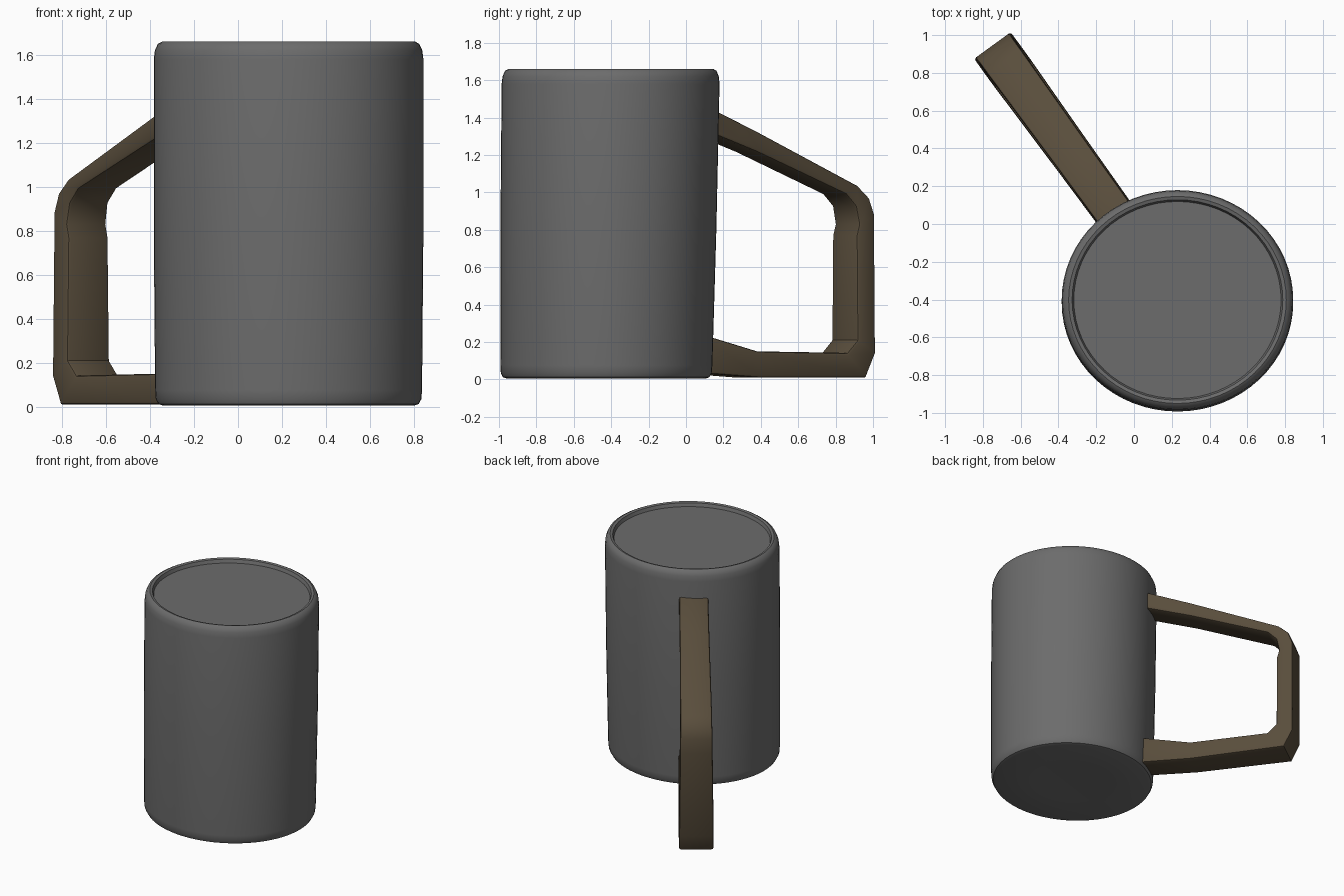
import bpy, bmesh, math
from mathutils import Vector, Matrix

if "Cube" in bpy.data.objects:
    bpy.data.objects.remove(bpy.data.objects["Cube"])

CX, CY = 0.23, -0.405                      # mug axis
OUT = Vector((-0.587, 0.809, 0)).normalized()   # handle direction
SIDE = Vector((OUT.y, -OUT.x, 0))          # across the handle, toward +x


def material(name, rgb):
    m = bpy.data.materials.new(name)
    m.diffuse_color = (*rgb, 1)
    m.use_nodes = True
    m.node_tree.nodes["Principled BSDF"].inputs["Base Color"].default_value = m.diffuse_color
    return m


def finish(name, bm, mat=None):
    bmesh.ops.recalc_face_normals(bm, faces=bm.faces)
    me = bpy.data.meshes.new(name)
    bm.to_mesh(me)
    bm.free()
    ob = bpy.data.objects.new(name, me)
    bpy.context.collection.objects.link(ob)
    if mat:
        me.materials.append(mat)
    return ob


def smooth(ob, angle):
    bpy.ops.object.select_all(action='DESELECT')
    ob.select_set(True)
    bpy.context.view_layer.objects.active = ob
    bpy.ops.object.convert(target='MESH')
    bpy.ops.object.shade_smooth_by_angle(angle=math.radians(angle))


def at(s, z, w=0.0):
    """Point s out from the mug axis, w sideways, at height z."""
    p = Vector((CX, CY, 0)) + OUT * s + SIDE * w
    return Vector((p.x, p.y, z))


# Mug body: turned profile (relative radius, height), slightly oval and leaning
profile = [(0.5, 0.012), (0.93, 0.005), (0.965, 0.012), (0.985, 0.035), (0.99, 0.075),
           (1.0, 0.8), (1.0, 1.58), (0.992, 1.62), (0.97, 1.65), (0.94, 1.66),
           (0.91, 1.655), (0.895, 1.63), (0.5, 1.632)]
N = 64
bm = bmesh.new()
rings = []
for r, z in profile:
    t = z / 1.66
    cy, ry = -0.427 + 0.025 * t, 0.572 + 0.011 * t
    rings.append([bm.verts.new((CX + 0.613 * r * math.cos(a), cy + ry * r * math.sin(a), z))
                  for a in (2 * math.pi * i / N for i in range(N))])
for lo, hi in zip(rings, rings[1:]):
    for i in range(N):
        j = (i + 1) % N
        bm.faces.new((lo[i], lo[j], hi[j], hi[i]))
bm.faces.new(rings[0][::-1])
bm.faces.new(rings[-1])
body = finish("mug_body", bm, material("dark_grey", (0.15, 0.15, 0.15)))
smooth(body, 40)

# Handle: rectangular sections (outer s, outer z, inner s, inner z, width)
sections = [(0.50, 1.49, 0.50, 1.35, 0.20), (0.90, 1.325, 0.90, 1.215, 0.205),
            (1.56, 1.035, 1.48, 0.99, 0.22), (1.635, 0.97, 1.545, 0.925, 0.22),
            (1.668, 0.88, 1.565, 0.83, 0.225), (1.668, 0.77, 1.548, 0.77, 0.225),
            (1.668, 0.14, 1.548, 0.21, 0.24), (1.605, 0.01, 1.48, 0.142, 0.24),
            (0.90, 0.01, 0.90, 0.15, 0.22), (0.50, 0.035, 0.50, 0.25, 0.21)]
bm = bmesh.new()
loops = []
for so, zo, si, zi, w in sections:
    h = w / 2
    loops.append([bm.verts.new(at(*p)) for p in
                  ((so, zo, -h), (so, zo, h), (si, zi, h), (si, zi, -h))])
for a, b in zip(loops, loops[1:]):
    for i in range(4):
        j = (i + 1) % 4
        bm.faces.new((a[i], a[j], b[j], b[i]))
bm.faces.new(loops[0][::-1])
bm.faces.new(loops[-1])
bmesh.ops.recalc_face_normals(bm, faces=bm.faces)
corners = [e for e in bm.edges if len(e.link_faces) == 2 and e.calc_face_angle() > 1.2]
bmesh.ops.bevel(bm, geom=corners, offset=0.014, segments=2, profile=0.5, affect='EDGES')
handle = finish("handle", bm, material("brown", (0.1, 0.075, 0.045)))

# Shallow hollow in the handle's side near the upper joint
bm = bmesh.new()
bmesh.ops.create_uvsphere(bm, u_segments=24, v_segments=12, radius=1)
along = (at(0.9, 1.325) - at(0.5, 1.49)).normalized()
up = SIDE.cross(along)
rot = Matrix((along, SIDE, up)).transposed().to_4x4()
bm.transform(Matrix.Translation(at(0.72, 1.345, 0.105)) @ rot
             @ Matrix.Diagonal((0.15, 0.045, 0.042, 1)))
cutter = finish("hollow_cutter", bm)
cutter.hide_render = True
mod = handle.modifiers.new("hollow", 'BOOLEAN')
mod.operation = 'DIFFERENCE'
mod.object = cutter
smooth(handle, 35)
bpy.data.objects.remove(cutter)
